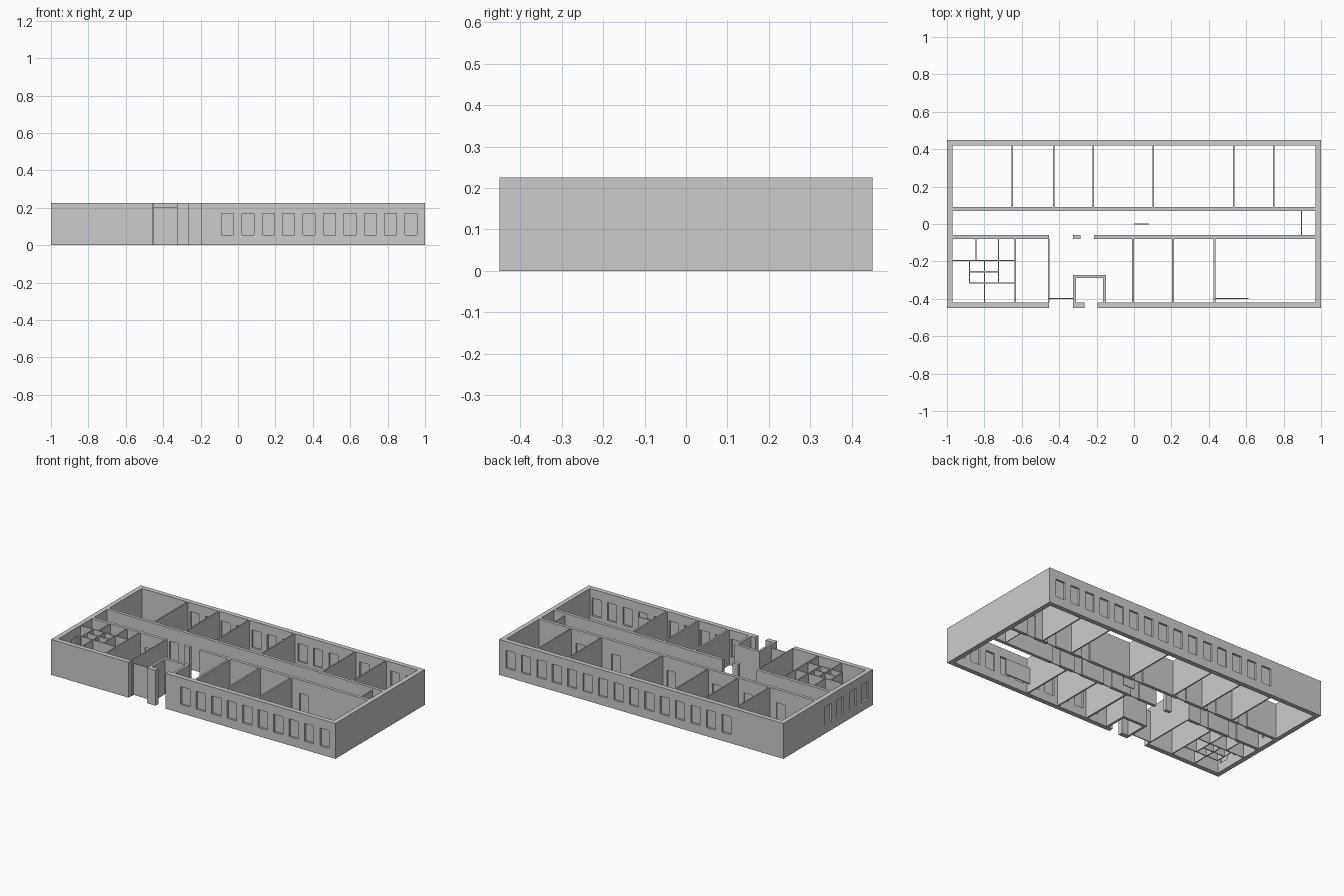
import bpy, bmesh

if "Cube" in bpy.data.objects:
    bpy.data.objects.remove(bpy.data.objects["Cube"])

H = 0.225      # wall height
T = 0.03       # outer wall thickness


def add_box(bm, x0, x1, y0, y1, z0, z1):
    r = bmesh.ops.create_cube(bm, size=1)
    for v in r["verts"]:
        v.co = ((x0 + x1) / 2 + v.co.x * (x1 - x0),
                (y0 + y1) / 2 + v.co.y * (y1 - y0),
                (z0 + z1) / 2 + v.co.z * (z1 - z0))


def boxes(name, items):
    bm = bmesh.new()
    for it in items:
        add_box(bm, *it)
    me = bpy.data.meshes.new(name)
    bm.to_mesh(me)
    bm.free()
    ob = bpy.data.objects.new(name, me)
    bpy.context.scene.collection.objects.link(ob)
    return ob


def wall(name, x0, x1, y0, y1, z1=H, z0=0):
    return boxes(name, [(x0, x1, y0, y1, z0, z1)])


def recess(target, centres, axis, w, z0, z1, depth):
    """Cut matching recesses into both faces, leaving a thin pane between."""
    co = [v.co for v in target.data.vertices]
    n = 1 - axis
    lo, hi = min(c[n] for c in co), max(c[n] for c in co)
    items = []
    for c in centres:
        for a, b in ((lo - 0.01, lo + depth), (hi - depth, hi + 0.01)):
            span = (c - w / 2, c + w / 2)
            xy = (*span, a, b) if axis == 0 else (a, b, *span)
            items.append((*xy, z0, z1))
    cutter = boxes(target.name + "_cutter", items)
    cutter.hide_render = True
    cutter.hide_viewport = True
    m = target.modifiers.new("recesses", "BOOLEAN")
    m.operation = "DIFFERENCE"
    m.solver = "EXACT"
    m.object = cutter


WIN = dict(w=0.064, z0=0.055, z1=0.168, depth=0.012)
DOOR = dict(w=0.06, z0=-0.01, z1=0.14, depth=0.007)

# Outer walls with windows
back = wall("back_wall", -1, 1, 0.45 - T, 0.45)
recess(back, [0.92 - 0.1085 * i for i in range(15)], 0, **WIN)
left = wall("left_wall", -1, -1 + T, -0.45, 0.45 - T)
recess(left, [0, -0.12, -0.25, -0.37], 1, **WIN)
wall("right_wall", 1 - T, 1, -0.45, 0.45 - T)
wall("front_wall_left", -1 + T, -0.455, -0.45, -0.45 + T)
front = wall("front_wall_right", -0.195, 1 - T, -0.45, -0.45 + T)
recess(front, [0.925 - 0.109 * i for i in range(10)], 0, **WIN)

# Corridor walls with doors
cor_b = wall("corridor_back_wall", -1 + T, 1 - T, 0.07, 0.09)
recess(cor_b, [-0.73, -0.5, -0.28, 0.04, 0.43, 0.68, 0.83], 0, **DOOR)
cor_l = wall("corridor_front_wall_left", -1 + T, -0.455, -0.08, -0.06)
recess(cor_l, [-0.78, -0.57], 0, **DOOR)
cor_r = wall("corridor_front_wall_right", -0.215, 1 - T, -0.08, -0.06)
recess(cor_r, [-0.06, 0.14, 0.36, 0.52], 0, **DOOR)
wall("corridor_pillar", -0.325, -0.285, -0.08, -0.06)

# Entrance: door panel and vestibule
wall("entrance_door", -0.455, -0.325, -0.402, -0.396, 0.2)
wall("vestibule_left_wall", -0.325, -0.31, -0.42, -0.29)
wall("vestibule_front_pier", -0.325, -0.265, -0.45, -0.42)
wall("vestibule_back_wall", -0.325, -0.15, -0.29, -0.272)
wall("vestibule_right_wall", -0.165, -0.15, -0.42, -0.29)

# Room partitions
for i, x in enumerate((-0.65, -0.43, -0.217, 0.103, 0.532, 0.746)):
    wall(f"back_partition_{i}", x - 0.004, x + 0.004, 0.09, 0.42)
for i, (x, t) in enumerate(((-0.006, 0.012), (0.208, 0.01), (0.43, 0.01),
                            (-0.456, 0.007), (-0.635, 0.007))):
    wall(f"front_partition_{i}", x - t / 2, x + t / 2, -0.42, -0.08)

# Washroom cubicle partitions: vertical (x, y0, y1) and horizontal (y, x0, x1)
h = 0.003
for i, (x, y0, y1) in enumerate(((-0.845, -0.195, -0.08), (-0.725, -0.315, -0.08),
                                 (-0.88, -0.315, -0.195), (-0.80, -0.42, -0.195))):
    wall(f"cubicle_side_{i}", x - h, x + h, y0, y1)
for i, (y, x0, x1) in enumerate(((-0.195, -0.97, -0.635), (-0.255, -0.88, -0.725),
                                 (-0.315, -0.88, -0.635))):
    wall(f"cubicle_end_{i}", x0, x1, y - h, y + h)

# Thin loose panels
wall("corridor_end_panel", 0.892, 0.897, -0.06, 0.07, 0.21)
wall("corridor_board", 0, 0.08, -0.002, 0.004, 0.08)
wall("classroom_board", 0.435, 0.612, -0.402, -0.396, 0.15, 0.05)
